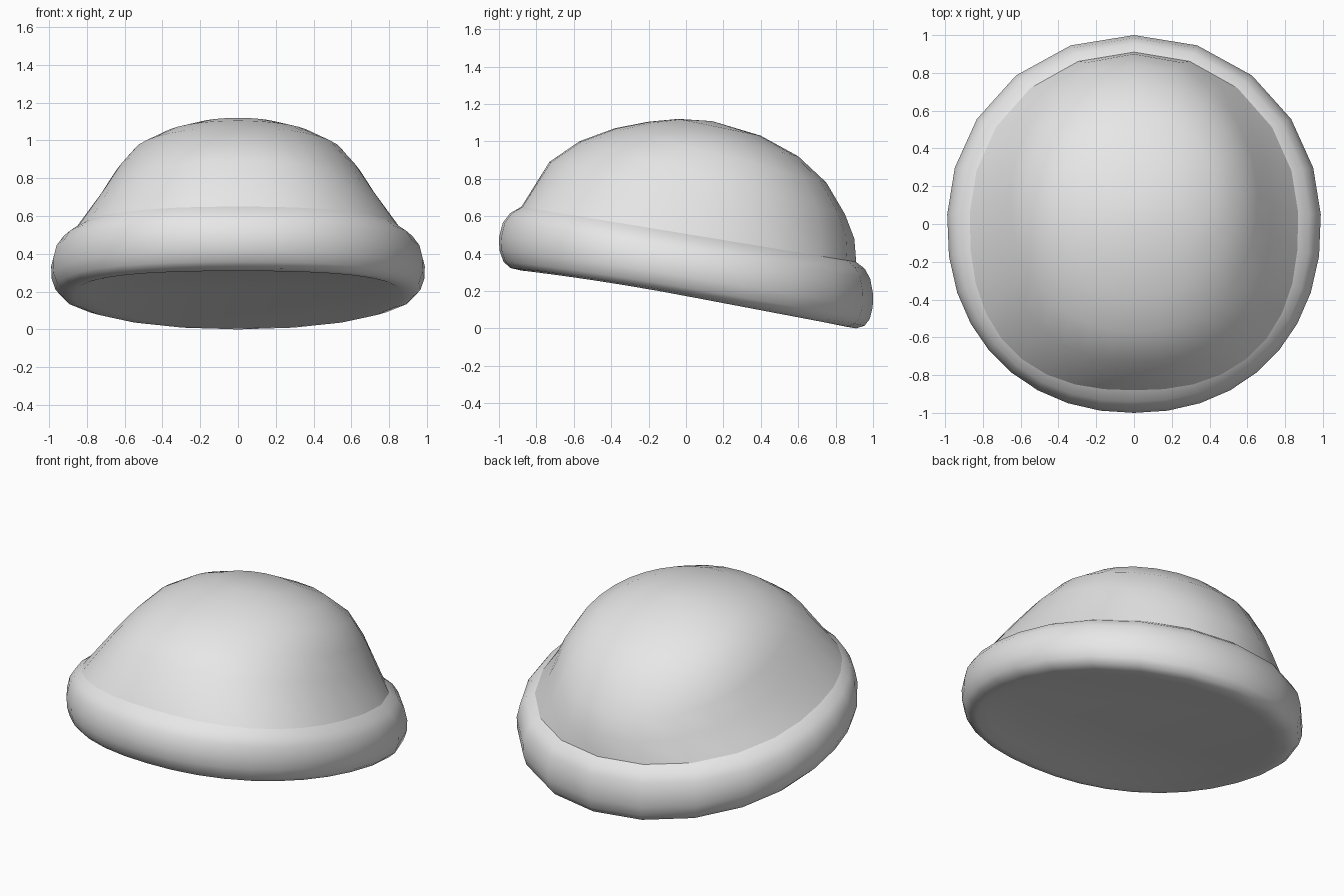
import bpy
import bmesh
from math import sin, cos, pi, radians

cube = bpy.data.objects.get("Cube")
if cube:
    bpy.data.objects.remove(cube, do_unlink=True)

SIDES = 28

# Plain grey cloth
cloth = bpy.data.materials.new("light grey cloth")
cloth.use_nodes = True
grey = (0.8, 0.8, 0.8, 1)
cloth.diffuse_color = grey
cloth.node_tree.nodes["Principled BSDF"].inputs["Base Color"].default_value = grey


def unit_outline(front_power, back_power):
    """Egg-like loop, round at the back and squarer at the front."""
    half = SIDES // 2
    loop = []
    for i in range(SIDES):
        side = 1 if i <= half else -1
        t = min(i, SIDES - i) / half
        a = pi * t + radians(21 * sin(pi * t) + 5 * sin(2 * pi * t))
        u, v = abs(sin(a)), cos(a)
        p = back_power if v > 0 else front_power
        r = (u ** p + abs(v) ** p) ** (-1 / p)
        loop.append((side * u * r, v * r))
    return loop


def build(name, rings, apex=None):
    """Skin a stack of rings, then close it with an apex or a flat cap."""
    bm = bmesh.new()
    loops = [[bm.verts.new(p) for p in ring] for ring in rings]
    for low, high in zip(loops, loops[1:]):
        for i in range(SIDES):
            j = (i + 1) % SIDES
            bm.faces.new((low[i], low[j], high[j], high[i]))
    last = loops[-1]
    if apex:
        tip = bm.verts.new(apex)
        for i in range(SIDES):
            bm.faces.new((last[i], last[(i + 1) % SIDES], tip))
    else:
        bm.faces.new(last)
    bmesh.ops.recalc_face_normals(bm, faces=bm.faces)
    mesh = bpy.data.meshes.new(name)
    bm.to_mesh(mesh)
    bm.free()
    mesh.materials.append(cloth)
    obj = bpy.data.objects.new(name, mesh)
    bpy.context.collection.objects.link(obj)
    bpy.ops.object.select_all(action="DESELECT")
    obj.select_set(True)
    bpy.context.view_layer.objects.active = obj
    bpy.ops.object.shade_smooth_by_angle(angle=radians(50))


def dome_ring(width, y_front, z_front, y_back, z_back, power):
    """Tilted ring from its front and back ends."""
    ring = []
    for u, v in unit_outline(power, 2.05):
        k = (v + 1) / 2
        ring.append((width * u, y_front + k * (y_back - y_front),
                     z_front + k * (z_back - z_front)))
    return ring


# Domed crown, leaning back
seam = dome_ring(0.87, -0.88, 0.65, 0.91, 0.355, 2.45)
crown_rings = [
    seam,
    dome_ring(0.73, -0.73, 0.89, 0.9, 0.48, 2.25),
    dome_ring(0.655, -0.57, 1.0, 0.85, 0.61, 2.15),
    dome_ring(0.56, -0.38, 1.07, 0.75, 0.78, 2.1),
    dome_ring(0.415, -0.2, 1.105, 0.6, 0.92, 2.05),
    dome_ring(0.24, -0.04, 1.12, 0.4, 1.03, 2),
]
build("crown", crown_rings, apex=(0, 0.14, 1.108))

# Rolled brim: (outward share, height share) from the seam round to the underside
section = [(0, 1), (0.5, 0.9), (0.83, 0.75), (1, 0.52), (0.98, 0.32),
           (0.8, 0.14), (0.5, 0.04), (0, 0), (-0.7, 0.03)]
outer = [(0.99 * u, v) for u, v in unit_outline(2.15, 2.05)]


def brim_ring(out, height):
    ring = []
    for (sx, sy, sz), (ox, oy) in zip(seam, outer):
        bottom = 0.173 - 0.19 * sy - 0.04 * max(0, -sy) ** 2
        ring.append((sx + out * (ox - sx), sy + out * (oy - sy),
                     bottom + height * (sz - bottom)))
    return ring


build("rolled_brim", [brim_ring(*point) for point in section])
